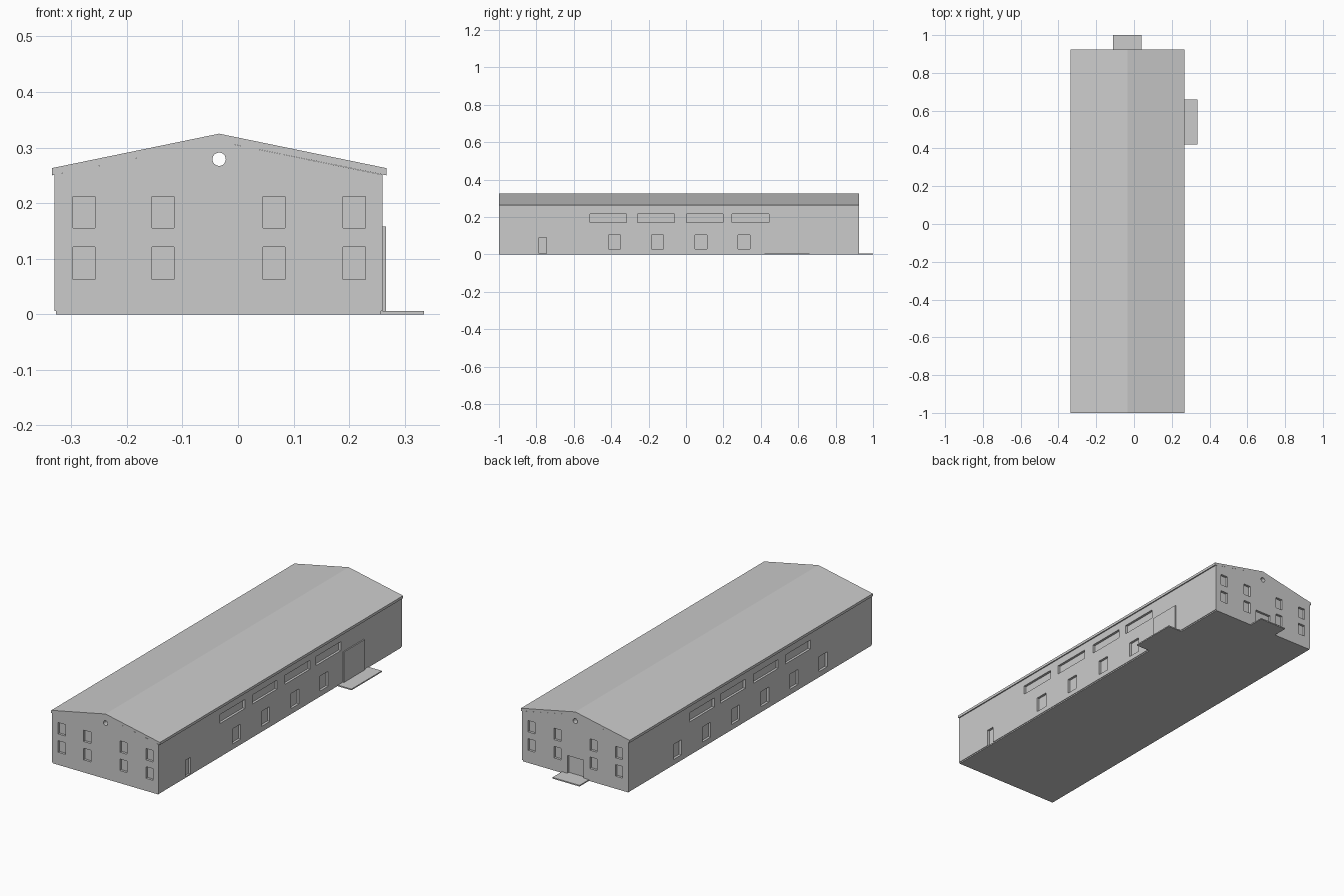
import bpy, bmesh
from math import pi
from mathutils import Matrix

if "Cube" in bpy.data.objects:
    bpy.data.objects.remove(bpy.data.objects["Cube"])

grey = bpy.data.materials.new("plain grey")
grey.use_nodes = True
grey.diffuse_color = (0.6, 0.6, 0.6, 1)
grey.node_tree.nodes["Principled BSDF"].inputs["Base Color"].default_value = (0.6, 0.6, 0.6, 1)

LEFT, RIGHT, MID = -0.33, 0.26, -0.034
FRONT, BACK = -1.0, 0.925
FLOOR = 0.006
RECESS = 0.012


def finish(name, bm):
    bmesh.ops.recalc_face_normals(bm, faces=bm.faces[:])
    mesh = bpy.data.meshes.new(name)
    bm.to_mesh(mesh)
    bm.free()
    mesh.materials.append(grey)
    ob = bpy.data.objects.new(name, mesh)
    bpy.context.scene.collection.objects.link(ob)
    return ob


def add_box(bm, x, y, z):
    made = bmesh.ops.create_cube(bm, size=1)["verts"]
    for v in made:
        v.co = [(a + b) / 2 + c * (b - a) for (a, b), c in zip((x, y, z), v.co)]


def box(name, x, y, z):
    bm = bmesh.new()
    add_box(bm, x, y, z)
    return finish(name, bm)


def prism(name, profile, y0, y1):
    bm = bmesh.new()
    face = bm.faces.new([bm.verts.new((x, y0, z)) for x, z in profile])
    moved = bmesh.ops.extrude_face_region(bm, geom=[face])["geom"]
    bmesh.ops.translate(bm, vec=(0, y1 - y0, 0),
                        verts=[g for g in moved if isinstance(g, bmesh.types.BMVert)])
    return finish(name, bm)


def house_profile(inset, bottom):
    eave = 0.251 - inset * 0.8
    return [(LEFT + inset, bottom), (RIGHT - inset, bottom), (RIGHT - inset, eave),
            (MID, 0.311 - inset * 0.6), (LEFT + inset, eave)]


def cut(target, cutter):
    mod = target.modifiers.new("cut", "BOOLEAN")
    mod.operation = "DIFFERENCE"
    mod.solver = "EXACT"
    mod.object = cutter
    bpy.context.view_layer.update()
    deps = bpy.context.evaluated_depsgraph_get()
    mesh = bpy.data.meshes.new_from_object(target.evaluated_get(deps))
    target.modifiers.clear()
    target.data = mesh
    bpy.data.objects.remove(cutter)


# Hollow building shell with a gable at each end
walls = prism("walls", house_profile(0, FLOOR), FRONT, BACK)
cavity = prism("cavity_cutter", house_profile(0.025, 0.012), FRONT + 0.025, BACK - 0.025)
cut(walls, cavity)

# Window and door recesses
bm = bmesh.new()
end_faces = [(FRONT - 0.02, FRONT + RECESS), (BACK - RECESS, BACK + 0.02)]
for y in end_faces:
    for x in (-0.277, -0.135, 0.065, 0.209):
        for z in ((0.063, 0.121), (0.155, 0.212)):
            add_box(bm, (x - 0.02, x + 0.02), y, z)

left_side = (RIGHT - RECESS, RIGHT + 0.02)
right_side = (LEFT - 0.02, LEFT + RECESS)
for side, count, start in ((left_side, 4, -0.383), (right_side, 6, -0.615)):
    for i in range(count):
        y = start + i * 0.231
        add_box(bm, side, (y - 0.032, y + 0.032), (0.03, 0.105))
    for y in (-0.415, -0.16, 0.1, 0.345):
        add_box(bm, side, (y - 0.098, y + 0.098), (0.17, 0.215))

add_box(bm, left_side, (-0.787, -0.746), (-0.01, 0.09))
add_box(bm, (-0.08, 0.01), end_faces[1], (-0.01, 0.095))

# Round vents through both gables
for y in (FRONT, BACK):
    spot = Matrix.Translation((MID, y, 0.279)) @ Matrix.Rotation(pi / 2, 4, "X")
    bmesh.ops.create_cone(bm, cap_ends=True, segments=24, radius1=0.012,
                          radius2=0.012, depth=0.1, matrix=spot)
cut(walls, finish("opening_cutter", bm))

# Folded roof slab with short vertical eaves
prism("roof", [(-0.335, 0.25), (MID, 0.311), (0.267, 0.25),
               (0.267, 0.263), (MID, 0.325), (-0.335, 0.263)], FRONT, BACK)

# Ground slab and the two door platforms
box("floor_slab", (-0.327, 0.257), (FRONT, BACK), (0, FLOOR))
box("side_platform", (0.257, 0.335), (0.42, 0.66), (0, FLOOR))
box("back_platform", (-0.11, 0.04), (BACK, 1.0), (0, FLOOR))

# Large sliding door standing proud of the wall
box("sliding_door", (RIGHT, 0.266), (0.458, 0.624), (FLOOR, 0.158))
